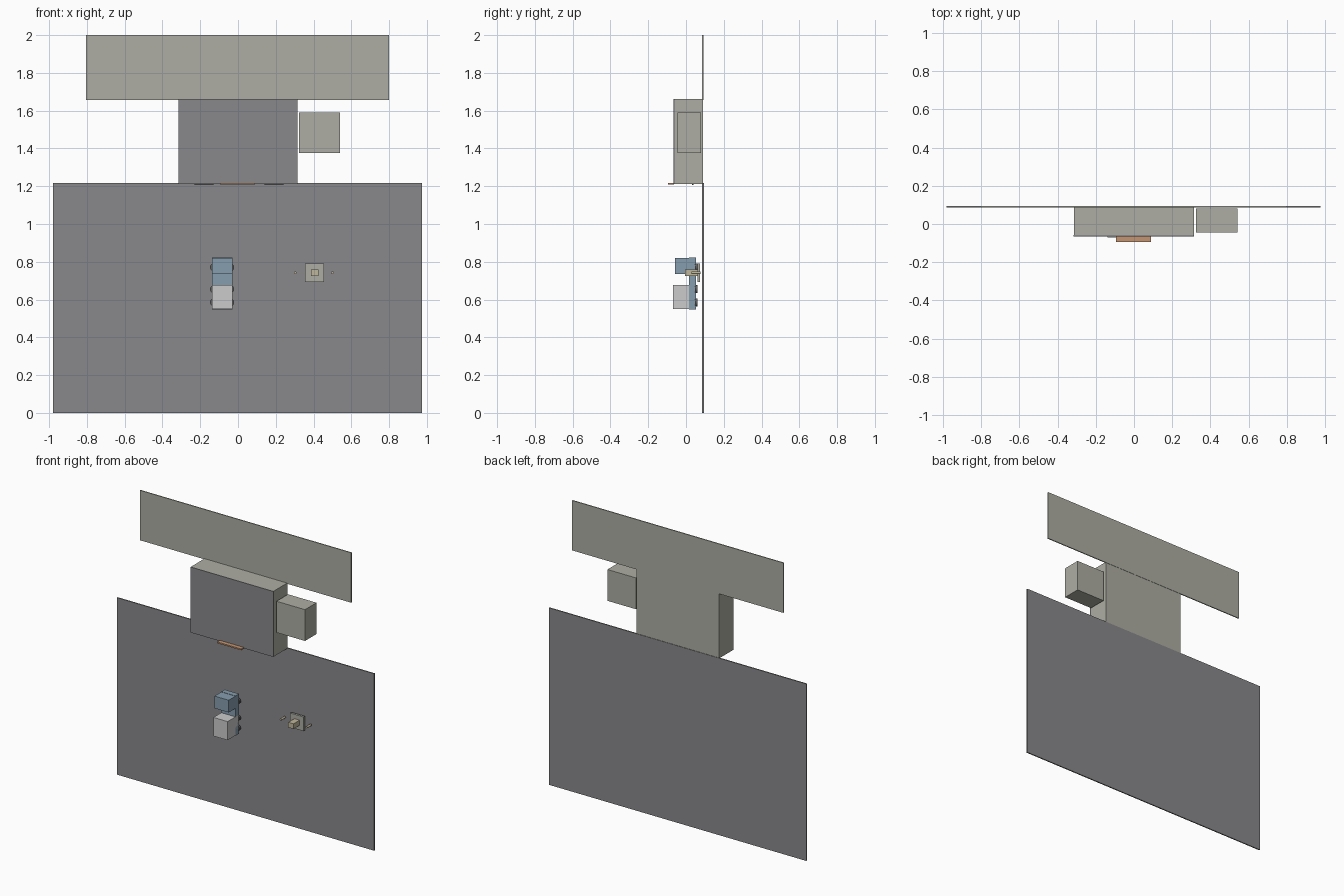
import bpy, bmesh, math

if "Cube" in bpy.data.objects:
    bpy.data.objects.remove(bpy.data.objects["Cube"])


def mat(name, rgb):
    m = bpy.data.materials.new(name)
    m.diffuse_color = (*rgb, 1)
    m.use_nodes = True
    m.node_tree.nodes["Principled BSDF"].inputs["Base Color"].default_value = m.diffuse_color
    return m


BLUE = mat("slate_blue", (0.24, 0.34, 0.42))
TAN = mat("tan", (0.52, 0.47, 0.33))
ORANGE = mat("copper", (0.55, 0.30, 0.17))
DARK = mat("dark_grey", (0.12, 0.12, 0.12))
CHAR = mat("charcoal", (0.25, 0.25, 0.26))
STONE = mat("stone", (0.42, 0.42, 0.37))


def finish(name, bm, material):
    me = bpy.data.meshes.new(name)
    bm.to_mesh(me)
    bm.free()
    ob = bpy.data.objects.new(name, me)
    bpy.context.collection.objects.link(ob)
    if material:
        me.materials.append(material)
    return ob


def box(name, x, y, z, material=None):
    """Box from (min, max) ranges on each axis."""
    bm = bmesh.new()
    bmesh.ops.create_cube(bm, size=1)
    for v in bm.verts:
        v.co = [r[0] if c < 0 else r[1] for c, r in zip(v.co, (x, y, z))]
    return finish(name, bm, material)


def disc(name, x, y, z, r, material=None, sides=20):
    """Cylinder along y, with y given as a range."""
    bm = bmesh.new()
    bmesh.ops.create_cone(bm, cap_ends=True, segments=sides,
                          radius1=r, radius2=r, depth=y[1] - y[0])
    for v in bm.verts:
        a, b, c = v.co
        v.co = (x + a, (y[0] + y[1]) / 2 - c, z + b)
    for f in bm.faces:
        f.smooth = len(f.verts) == 4
    return finish(name, bm, material)


# thin wall panels
box("lower_panel", (-0.98, 0.975), (0.086, 0.094), (0, 1.216), CHAR)
box("upper_banner", (-0.805, 0.80), (0.086, 0.093), (1.657, 2.0), STONE)

# main cabinet with dark front cover
box("cabinet", (-0.315, 0.313), (-0.058, 0.091), (1.212, 1.662), STONE)
box("cabinet_front", (-0.316, 0.314), (-0.065, -0.058), (1.212, 1.662), CHAR)
box("side_unit", (0.324, 0.541), (-0.045, 0.08), (1.375, 1.59), STONE)

# slim tray below the cabinet front, and vent strips on its underside
box("front_tray", (-0.094, 0.09), (-0.094, -0.064), (1.209, 1.218), ORANGE)
for i, x in enumerate((-0.18, 0.19)):
    box(f"vent_strip_{i}", (x - 0.05, x + 0.05), (0.033, 0.04), (1.206, 1.213), DARK)

# bracket with two blocks
bx = (-0.138, -0.03)
box("bracket_plate", bx, (0.015, 0.053), (0.548, 0.822), BLUE)
box("upper_block", bx, (-0.058, 0.051), (0.736, 0.820), BLUE)
box("lower_block", bx, (-0.07, 0.051), (0.55, 0.678))
for i, z in enumerate((0.77, 0.655, 0.585)):
    for j, x in enumerate((-0.127, -0.041)):
        disc(f"bracket_wheel_{i}_{j}", x, (0.047, 0.06), z, 0.021, DARK)

# latch: square plate, square knob and two pins
box("latch_plate", (0.355, 0.456), (0.06, 0.075), (0.693, 0.79), STONE)
box("latch_knob", (0.386, 0.426), (-0.006, 0.06), (0.725, 0.76), TAN)
for i, x in enumerate((0.303, 0.50)):
    disc(f"latch_pin_{i}", x, (0.03, 0.076), 0.742, 0.007, TAN, 12)
